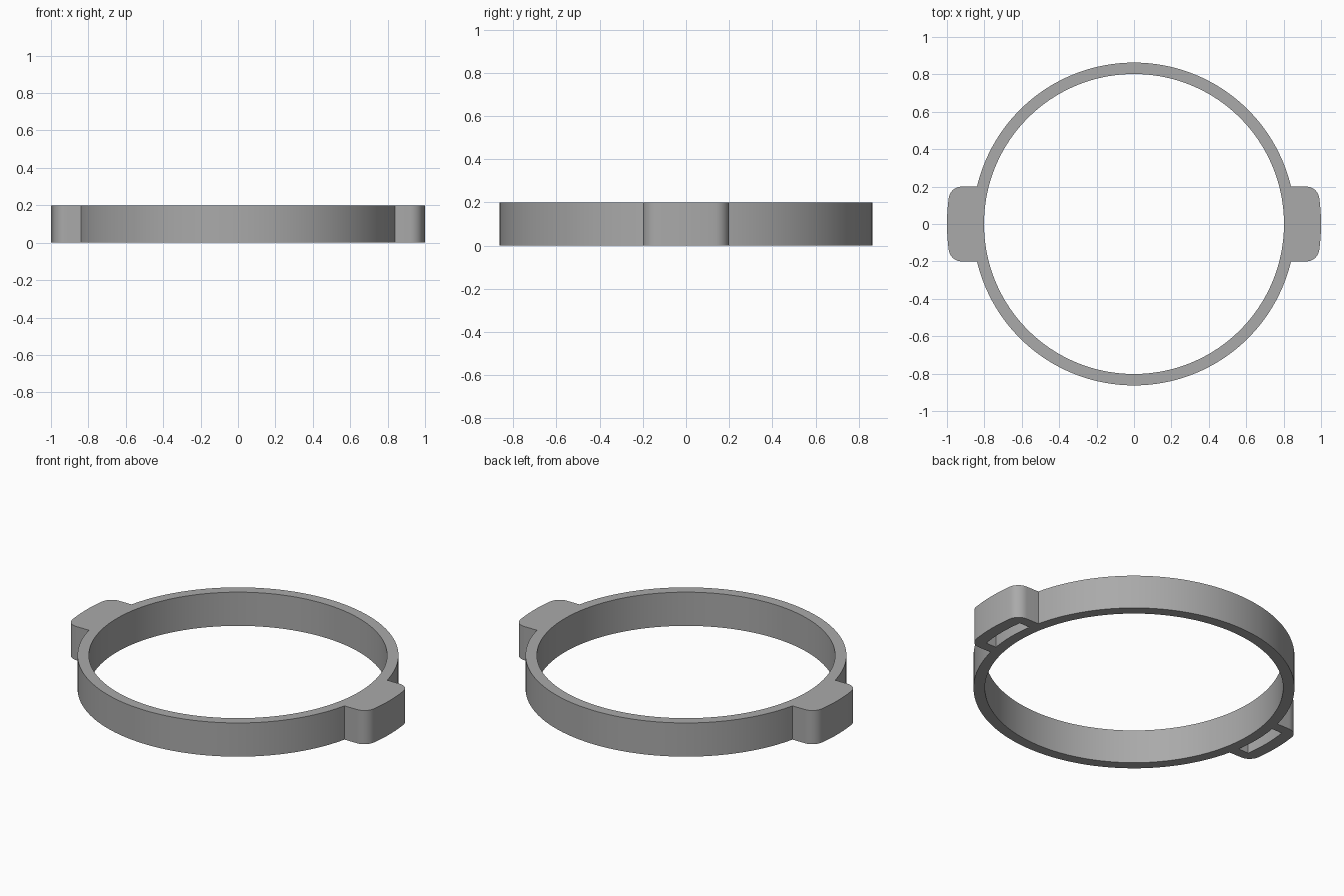
import bpy, bmesh
from math import radians, asin, atan2, sqrt, sin, cos, pi

cube = bpy.data.objects.get("Cube")
if cube:
    bpy.data.objects.remove(cube)

HEIGHT = 0.2
OUTER, INNER = 0.863, 0.802
TAB_REACH, TAB_HALF, FILLET = 1.0, 0.2, 0.07
POCKET_IN, POCKET_OUT, POCKET_HALF = 0.863, 0.93, 0.14
POCKET_DEPTH = 0.14

grey = bpy.data.materials.new("grey")
grey.use_nodes = True
colour = (0.4, 0.4, 0.4, 1)
grey.diffuse_color = colour
grey.node_tree.nodes["Principled BSDF"].inputs["Base Color"].default_value = colour


def arc(radius, start, end, steps, centre=(0, 0)):
    """Points along a circular arc, both ends included."""
    angles = [start + (end - start) * i / steps for i in range(steps + 1)]
    return [(centre[0] + radius * cos(a), centre[1] + radius * sin(a)) for a in angles]


def prism(name, outline, bottom, top):
    """Extrude a flat outline straight up."""
    bm = bmesh.new()
    face = bm.faces.new([bm.verts.new((x, y, bottom)) for x, y in outline])
    walls = bmesh.ops.extrude_face_region(bm, geom=[face])
    verts = [v for v in walls["geom"] if isinstance(v, bmesh.types.BMVert)]
    bmesh.ops.translate(bm, vec=(0, 0, top - bottom), verts=verts)
    bmesh.ops.recalc_face_normals(bm, faces=bm.faces)
    mesh = bpy.data.meshes.new(name)
    bm.to_mesh(mesh)
    bm.free()
    mesh.materials.append(grey)
    obj = bpy.data.objects.new(name, mesh)
    bpy.context.collection.objects.link(obj)
    return obj


def turned(points):
    """The same points half a turn round the centre."""
    return [(-x, -y) for x, y in points]


# Outline of one half: a rounded tab followed by half of the ring
fy = TAB_HALF - FILLET
fx = sqrt((TAB_REACH - FILLET) ** 2 - fy ** 2)
corner = atan2(fy, fx)
root = asin(TAB_HALF / OUTER)
half = (arc(FILLET, -pi / 2, -corner, 10, (fx, -fy))
        + arc(TAB_REACH, -corner, corner, 12)[1:-1]
        + arc(FILLET, corner, pi / 2, 10, (fx, fy))
        + arc(OUTER, root, pi - root, 72))
body = prism("ring_with_tabs", half + turned(half), 0, HEIGHT)

# Cutters: the round opening and a slot under each tab
out_angle = asin(POCKET_HALF / POCKET_OUT)
in_angle = asin(POCKET_HALF / POCKET_IN)
slot = (arc(POCKET_OUT, -out_angle, out_angle, 12)
        + arc(POCKET_IN, in_angle, -in_angle, 12))
cutters = [
    prism("opening_cutter", arc(INNER, 0, 2 * pi, 180)[:-1], -0.1, HEIGHT + 0.1),
    prism("left_slot_cutter", slot, -0.1, POCKET_DEPTH),
    prism("right_slot_cutter", turned(slot), -0.1, POCKET_DEPTH),
]
for cutter in cutters:
    cut = body.modifiers.new(cutter.name, "BOOLEAN")
    cut.operation = "DIFFERENCE"
    cut.solver = "EXACT"
    cut.object = cutter

# Bake the cuts into the body, then drop the cutters
depsgraph = bpy.context.evaluated_depsgraph_get()
baked = bpy.data.meshes.new_from_object(body.evaluated_get(depsgraph))
body.modifiers.clear()
body.data = baked
for cutter in cutters:
    bpy.data.objects.remove(cutter)

# Smooth curved walls with crisp rims
bpy.ops.object.select_all(action="DESELECT")
body.select_set(True)
bpy.context.view_layer.objects.active = body
bpy.ops.object.shade_smooth_by_angle(angle=radians(30))
